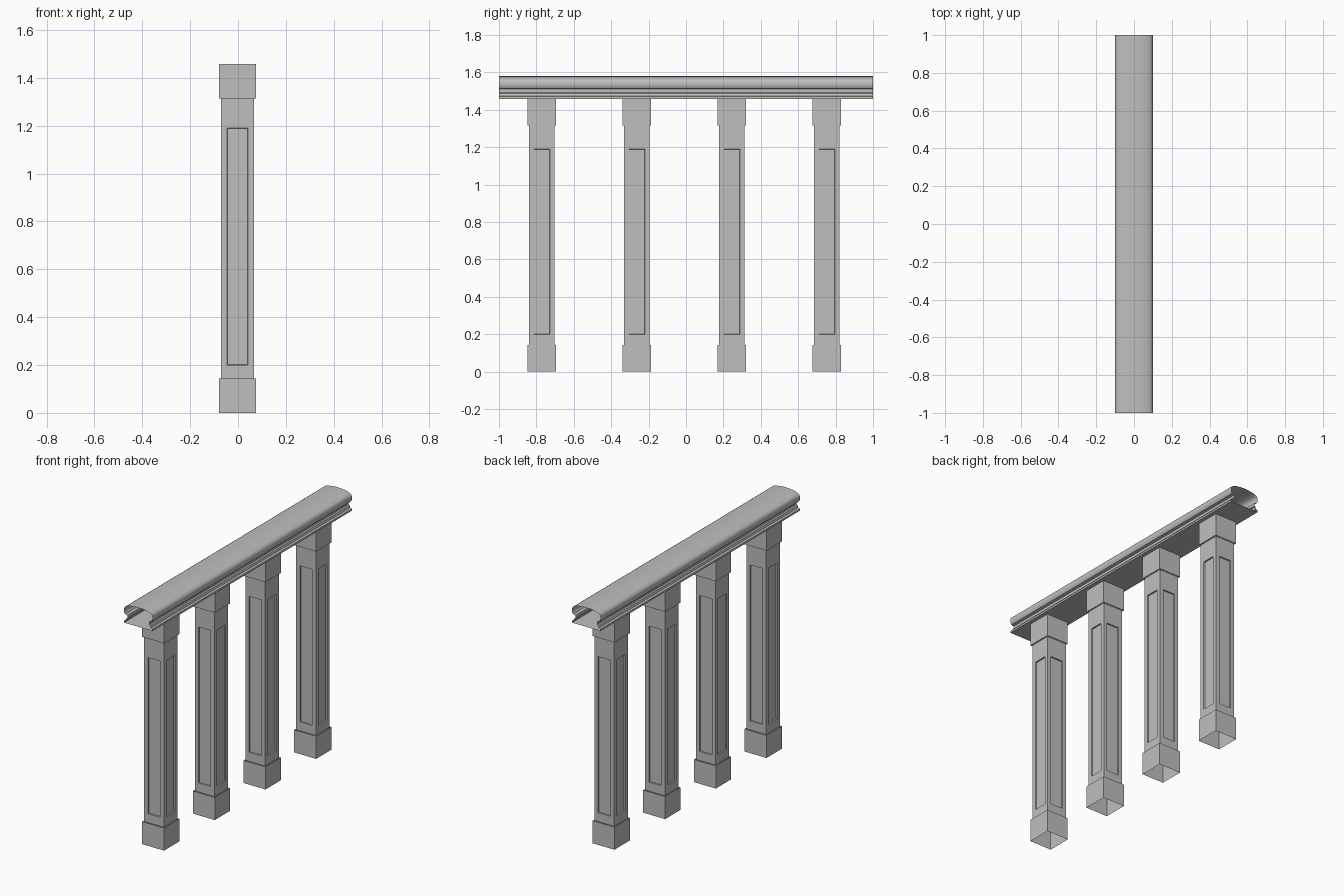
import bpy, bmesh, math
from mathutils import Matrix, Vector

cube = bpy.data.objects.get("Cube")
if cube:
    bpy.data.objects.remove(cube)

grey = bpy.data.materials.new("light_grey")
grey.use_nodes = True
tone = (0.52, 0.52, 0.52, 1)
grey.diffuse_color = tone
grey.node_tree.nodes["Principled BSDF"].inputs["Base Color"].default_value = tone


def finish(bm, name):
    mesh = bpy.data.meshes.new(name)
    bm.to_mesh(mesh)
    bm.free()
    mesh.materials.append(grey)
    obj = bpy.data.objects.new(name, mesh)
    bpy.context.collection.objects.link(obj)
    return obj


def box(bm, half, z0, z1):
    """Square box standing on z0; returns its faces."""
    size = Matrix.Diagonal((2 * half, 2 * half, z1 - z0, 1))
    verts = bmesh.ops.create_cube(
        bm, size=1, matrix=Matrix.Translation((0, 0, (z0 + z1) / 2)) @ size)["verts"]
    return list({f for v in verts for f in v.link_faces})


def sleeve(name, half, inner, z0, z1, open_up):
    """Hollow square collar with a narrow ledge against the shaft."""
    bm = bmesh.new()
    faces = box(bm, half, z0, z1)
    ends = sorted((f for f in faces if abs(f.normal.z) > 0.5),
                  key=lambda f: f.calc_center_median().z)
    outer, ledge = (ends[1], ends[0]) if open_up else ends
    bmesh.ops.inset_region(bm, faces=[ledge], thickness=half - inner)
    bmesh.ops.delete(bm, geom=[outer, ledge], context="FACES")
    return finish(bm, name)


def shaft(name, half, z0, z1, panel_half, p0, p1, depth):
    """Hollow shaft with a recessed panel cut into each of its four sides."""
    bm = bmesh.new()
    faces = box(bm, half, z0, z1)
    bmesh.ops.delete(bm, geom=[f for f in faces if abs(f.normal.z) > 0.5], context="FACES")
    for f in list(bm.faces):
        n = f.normal.copy()
        inner = bmesh.ops.inset_individual(bm, faces=[f], thickness=0.01)["faces"]
        # the inset rectangle becomes the panel opening
        side = Vector((0, 0, 1)).cross(n)
        for v in f.verts:
            sign = 1 if v.co.dot(side) > 0 else -1
            z = p1 if v.co.z > (z0 + z1) / 2 else p0
            v.co = n * half + side * sign * panel_half + Vector((0, 0, z))
        bmesh.ops.inset_individual(bm, faces=[f], thickness=0.002, depth=-depth)
    bm.normal_update()
    return finish(bm, name)


# Posts: base, panelled shaft and capital
for i in range(4):
    place = (-0.002, -0.771 + 0.508 * i, 0)
    parts = (sleeve(f"post_base_{i + 1}", 0.077, 0.069, 0, 0.143, False),
             shaft(f"post_shaft_{i + 1}", 0.069, 0.143, 1.315, 0.043, 0.2, 1.19, 0.008),
             sleeve(f"post_capital_{i + 1}", 0.077, 0.069, 1.315, 1.458, True))
    for part in parts:
        part.location = place

# Handrail: moulded open-ended profile swept along y
half_profile = [(0.1, 1.458), (0.1, 1.47), (0.088, 1.474), (0.084, 1.488),
                (0.076, 1.492), (0.076, 1.51), (0.092, 1.514), (0.098, 1.522),
                (0.1, 1.535), (0.099, 1.55), (0.094, 1.56), (0.084, 1.567),
                (0.065, 1.573), (0.035, 1.578)]
profile = half_profile + [(0, 1.58)] + [(-x, z) for x, z in reversed(half_profile)]
bm = bmesh.new()
rings = [[bm.verts.new((x, y, z)) for x, z in profile] for y in (-1, 1)]
for i in range(len(profile)):
    j = (i + 1) % len(profile)
    bm.faces.new((rings[0][i], rings[0][j], rings[1][j], rings[1][i]))
bmesh.ops.recalc_face_normals(bm, faces=bm.faces)
rail = finish(bm, "handrail")
bpy.ops.object.select_all(action="DESELECT")
rail.select_set(True)
bpy.context.view_layer.objects.active = rail
bpy.ops.object.shade_smooth_by_angle(angle=math.radians(30))
